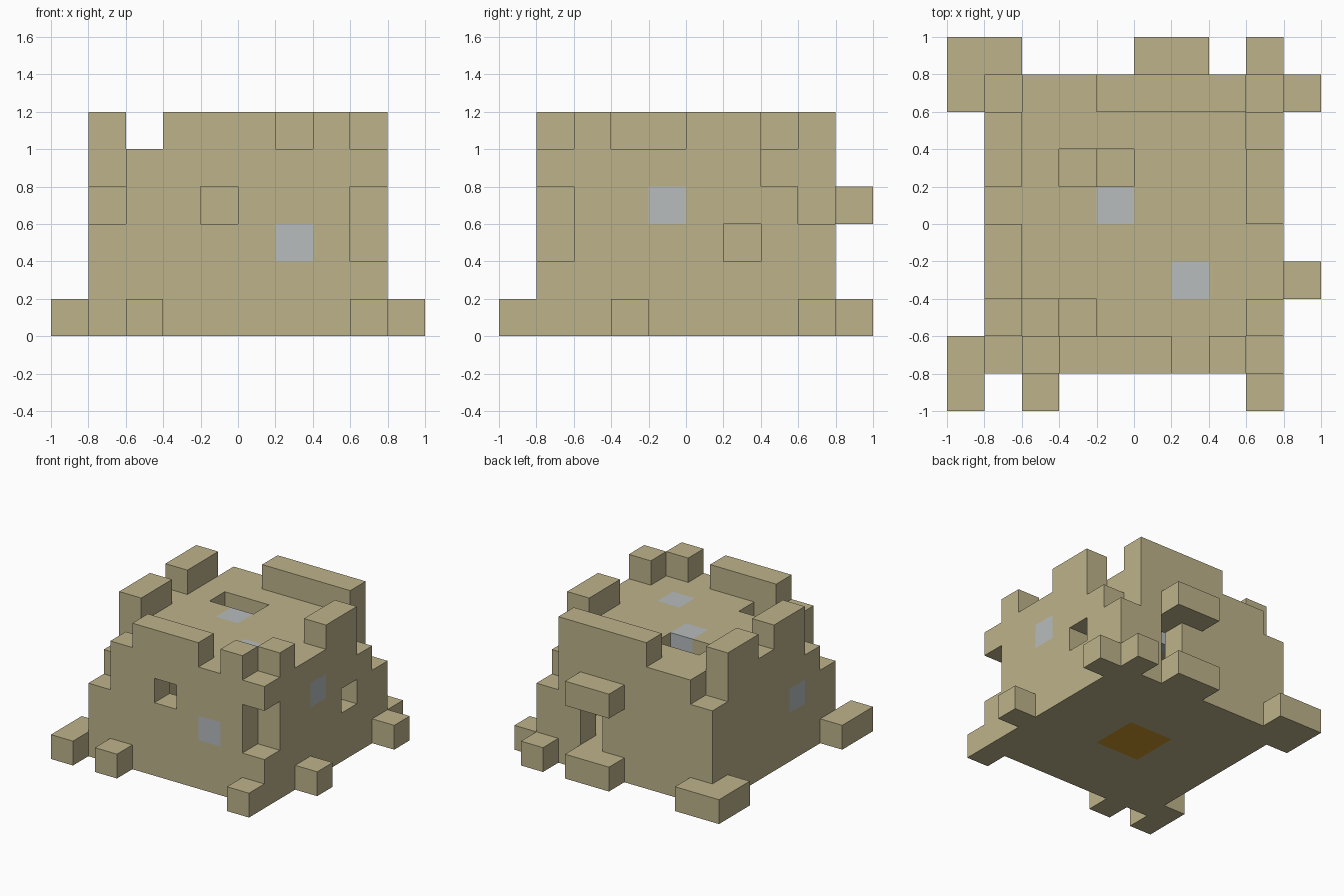
import bpy
import bmesh
from mathutils import Vector

cube = bpy.data.objects.get("Cube")
if cube:
    bpy.data.objects.remove(cube)

S = 0.2          # size of one block
cells = {}       # grid position -> part name


def material(name, rgb):
    m = bpy.data.materials.new(name)
    m.use_nodes = True
    m.diffuse_color = (*rgb, 1)
    m.node_tree.nodes["Principled BSDF"].inputs["Base Color"].default_value = (*rgb, 1)
    return m


def block(xs, ys, zs):
    """All grid positions in a box; each range is inclusive, or one number."""
    spans = [(v, v) if isinstance(v, int) else v for v in (xs, ys, zs)]
    rx, ry, rz = [range(a, b + 1) for a, b in spans]
    return [(x, y, z) for x in rx for y in ry for z in rz]


def fill(part, xs, ys, zs):
    for c in block(xs, ys, zs):
        cells[c] = part


def carve(xs, ys, zs):
    for c in block(xs, ys, zs):
        cells.pop(c, None)


sand = material("sandstone", (0.51, 0.45, 0.255))
glass = material("pale glass", (0.474, 0.503, 0.515))
gold = material("dark gold", (0.58, 0.305, 0.025))

# Hollow body: floor, walls and roof
fill("walls", (1, 8), (1, 8), (0, 4))
carve((2, 7), (2, 7), (1, 3))
fill("floor", (1, 8), (1, 8), 0)
fill("roof", (2, 7), (2, 7), 4)

# Crumbled corners
carve(1, 1, (3, 4))
carve(1, 2, 4)
carve(1, 8, 4)
carve(8, 1, (2, 3))
carve(8, 7, 4)
carve(8, 8, (3, 4))

# Openings: front hole, side hole, doorway, two roof holes
carve(4, 1, 3)
carve(8, 6, 2)
carve(6, 8, (1, 2))
carve((3, 4), 6, 4)
carve((2, 3), 2, 4)

# Parapet
for xs, ys in [((3, 5), 1), (7, 1), (8, 2), (8, (5, 6)), ((4, 7), 8),
               (1, (3, 4)), (1, (6, 7))]:
    fill("parapet", xs, ys, 5)

# Loose blocks round the foot
for xs, ys in [(0, (0, 1)), (2, 0), (8, 0), (9, 3), (9, 8), (8, 9),
               (0, (8, 9)), (1, 9)]:
    fill("foot_blocks", xs, ys, 0)

# Doorstep and lintel
fill("doorstep", (5, 6), 9, 0)
fill("lintel", (5, 6), 9, 3)

# Fallen blocks under the roof holes
fill("rubble", 3, 6, 1)
fill("rubble", 2, 2, 1)

# Glass blocks in the walls and roof
for c in [(6, 1, 2), (8, 4, 3), (1, 3, 2), (4, 5, 4), (6, 3, 4)]:
    fill("windows", *c)

# Gold slab in the middle of the floor
fill("floor_slab", (4, 5), (4, 5), 0)


def build(part, mat):
    """Make the exposed faces of one part, merged into large flat panels."""
    bm = bmesh.new()
    for c, owner in cells.items():
        if owner != part:
            continue
        for axis in range(3):
            for sign in (-1, 1):
                n = Vector([sign if a == axis else 0 for a in range(3)])
                if tuple(int(v) for v in Vector(c) + n) in cells:
                    continue
                u = Vector([a == (axis + 1) % 3 for a in range(3)])
                v = n.cross(u)
                mid = Vector(c) + Vector((-4.5, -4.5, 0.5)) + n / 2
                quad = [mid + (u * p + v * q) / 2
                        for p, q in ((-1, -1), (1, -1), (1, 1), (-1, 1))]
                bm.faces.new([bm.verts.new(p * S) for p in quad])
    bmesh.ops.remove_doubles(bm, verts=bm.verts, dist=0.001)
    bmesh.ops.dissolve_limit(bm, angle_limit=0.01, verts=bm.verts, edges=bm.edges)
    mesh = bpy.data.meshes.new(part)
    bm.to_mesh(mesh)
    bm.free()
    mesh.materials.append(mat)
    bpy.context.collection.objects.link(bpy.data.objects.new(part, mesh))


colours = {"windows": glass, "floor_slab": gold}
for part in sorted(set(cells.values())):
    build(part, colours.get(part, sand))
